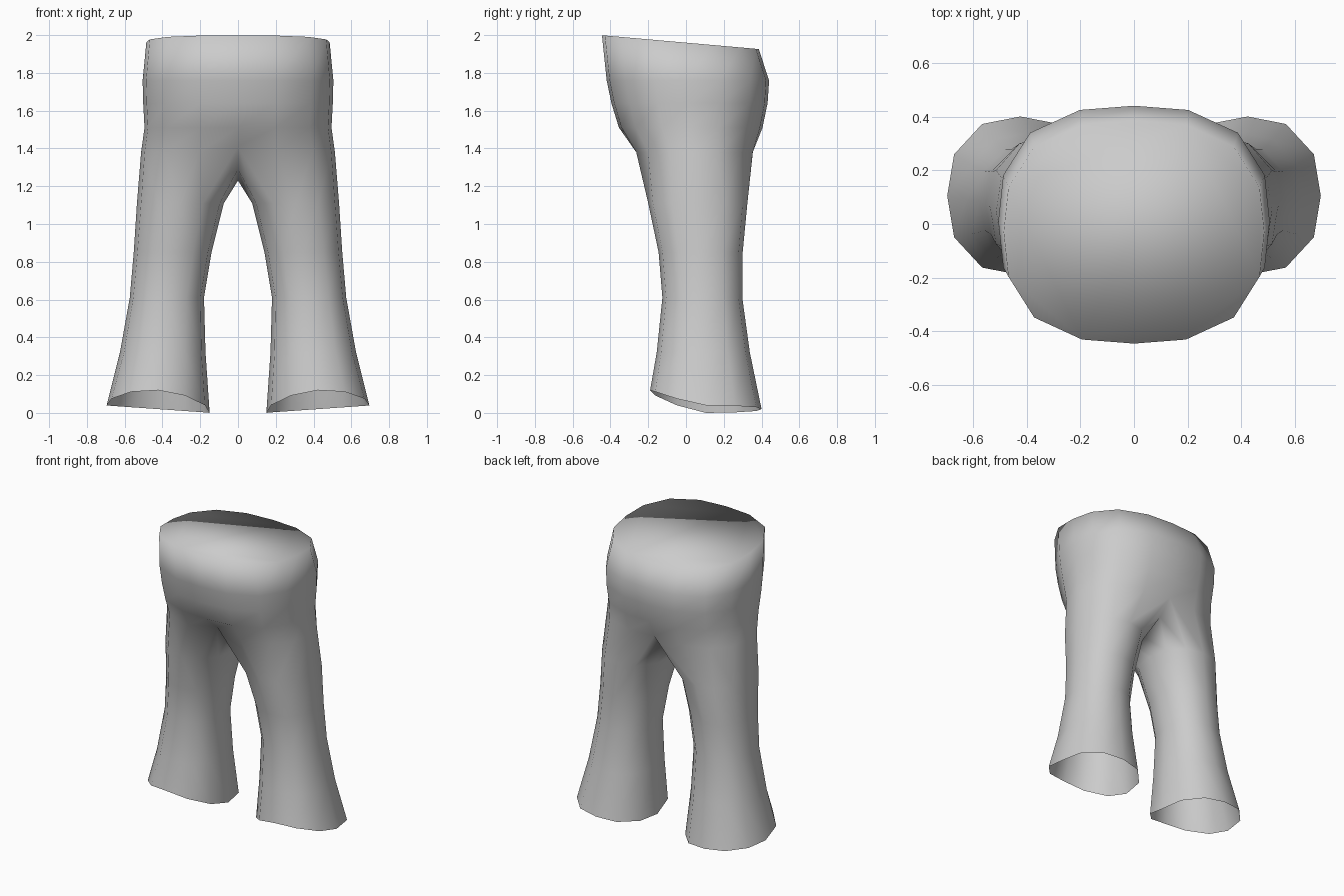
import bpy, bmesh, math

cube = bpy.data.objects.get("Cube")
if cube:
    bpy.data.objects.remove(cube, do_unlink=True)


def section(x0, x1, y0, y1, deg, n):
    """Point on a rounded-square section at an angle; also its unit direction."""
    a = math.radians(deg)
    c, s = math.cos(a), math.sin(a)
    k = (abs(c) ** n + abs(s) ** n) ** (-1 / n)
    return ((x0 + x1) / 2 + (x1 - x0) / 2 * c * k,
            (y0 + y1) / 2 + (y1 - y0) / 2 * s * k, c, s)


def bridge(bm, a, b):
    n = len(a)
    for i in range(n):
        j = (i + 1) % n
        bm.faces.new((a[i], a[j], b[j], b[i]))


bm = bmesh.new()

# Torso rings, bottom to top: half width, front y, back y, z
torso = [(0.513, -0.275, 0.365, 1.38), (0.495, -0.355, 0.405, 1.51),
         (0.502, -0.395, 0.432, 1.64), (0.505, -0.42, 0.44, 1.76),
         (0.485, -0.445, 0.385, None)]
rings = []
for hx, y0, y1, z in torso:
    ring = []
    for k in range(16):
        x, y, c, s = section(-hx, hx, y0, y1, -90 + 22.5 * k, 2.6)
        # The waist slopes down towards the back
        ring.append(bm.verts.new((x, y, 1.96 - 0.088 * max(y, -0.45) if z is None else z)))
    rings.append(ring)
for a, b in zip(rings, rings[1:]):
    bridge(bm, a, b)
bm.faces.new(rings[-1])  # closed waist

# Crotch: lift the middle of the lowest ring and run a seam underneath
hip = rings[0]
hip[0].co = (0, -0.235, 1.41)
hip[8].co = (0, 0.355, 1.39)
seam = [bm.verts.new(p) for p in ((0, 0.26, 1.29), (0, 0.08, 1.23), (0, -0.12, 1.29))]

# Leg rings, top to hem: inner x, outer x, front y, back y, z
leg = [(0.075, 0.535, -0.2, 0.325, 1.11), (0.14, 0.552, -0.145, 0.3, 0.85),
       (0.18, 0.573, -0.125, 0.298, 0.61), (0.172, 0.625, -0.155, 0.338, 0.32),
       (0.15, 0.695, -0.19, 0.4, None)]
for side in (1, -1):
    upper = [hip[(side * k) % 16] for k in range(9)] + seam
    for x0, x1, y0, y1, z in leg:
        lower = []
        for k in range(12):
            x, y, c, s = section(x0, x1, y0, y1, 240 + 30 * k, 2.4)
            # The hem rises at the front
            h = 0.02 + 0.02 * c + 0.1 * max(0, -s) ** 1.4 if z is None else z
            lower.append(bm.verts.new((side * x, y, h)))
        bridge(bm, lower, upper)
        upper = lower

bmesh.ops.recalc_face_normals(bm, faces=bm.faces[:])
for f in bm.faces:
    f.smooth = True
mesh = bpy.data.meshes.new("trousers")
bm.to_mesh(mesh)
bm.free()

# Plain grey cloth
grey = bpy.data.materials.new("grey_cloth")
grey.use_nodes = True
colour = (0.6, 0.6, 0.6, 1)
grey.diffuse_color = colour
grey.node_tree.nodes["Principled BSDF"].inputs["Base Color"].default_value = colour
mesh.materials.append(grey)

trousers = bpy.data.objects.new("trousers", mesh)
bpy.context.collection.objects.link(trousers)
